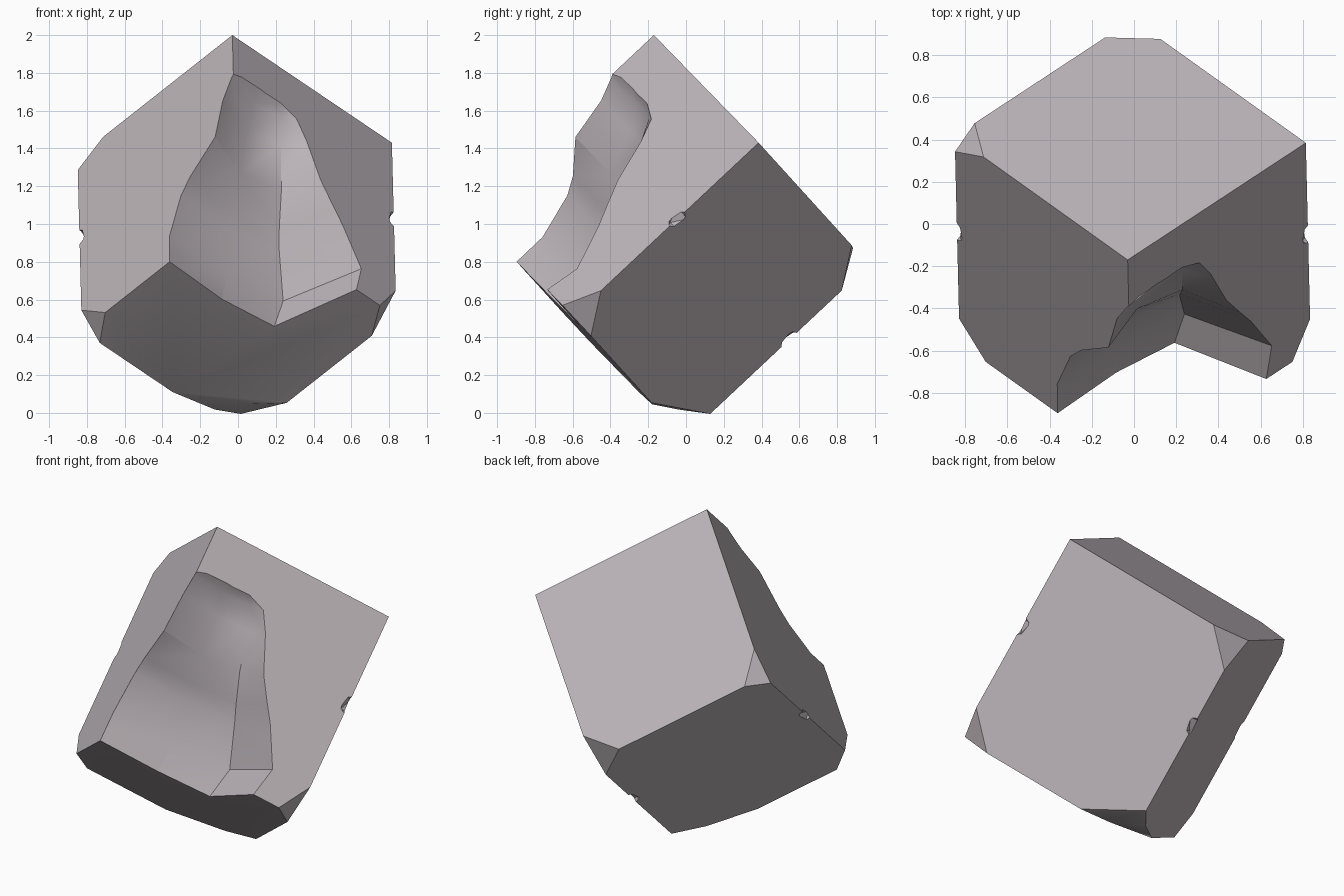
import bpy, bmesh
from mathutils import Matrix, Vector

if "Cube" in bpy.data.objects:
    bpy.data.objects.remove(bpy.data.objects["Cube"])

# Stone colour
stone = bpy.data.materials.new("mauve_grey_stone")
stone.use_nodes = True
tint = (0.50, 0.455, 0.48, 1)
stone.diffuse_color = tint
stone.node_tree.nodes["Principled BSDF"].inputs["Base Color"].default_value = tint

# Tilted frame: apex of the block and its three edge directions
apex = Vector((-0.03, -0.17, 2.0))
e1 = Vector((0.728, 0.478, -0.491)).normalized()
e2 = Vector((-0.681, 0.491, -0.541))
e2 = (e2 - e1 * e2.dot(e1)).normalized()
e3 = e1.cross(e2) * -1
size = Vector((1.16, 1.197, 1.345))
if e3.z > 0:
    e3 = -e3
frame = Matrix((e1, e2, e3)).transposed().to_4x4()
frame.translation = apex


def add_object(name, bm):
    """Move a mesh from the block's frame to the world and link it."""
    bmesh.ops.transform(bm, matrix=frame, verts=bm.verts)
    bmesh.ops.recalc_face_normals(bm, faces=bm.faces)
    mesh = bpy.data.meshes.new(name)
    bm.to_mesh(mesh)
    bm.free()
    mesh.materials.append(stone)
    obj = bpy.data.objects.new(name, mesh)
    bpy.context.collection.objects.link(obj)
    return obj


def chip(bm, corner, cut):
    """Slice one corner off; cut gives the length lost along each edge."""
    at = Vector([s * c for s, c in zip(size, corner)])
    pts = []
    for i in range(3):
        p = at.copy()
        p[i] += cut[i] * (-1 if corner[i] else 1)
        pts.append(p)
    normal = (pts[1] - pts[0]).cross(pts[2] - pts[0]).normalized()
    if normal.dot(at - pts[0]) < 0:
        normal = -normal
    geom = bm.verts[:] + bm.edges[:] + bm.faces[:]
    res = bmesh.ops.bisect_plane(bm, geom=geom, plane_co=pts[0],
                                 plane_no=normal, clear_outer=True)
    edges = [e for e in res["geom_cut"] if isinstance(e, bmesh.types.BMEdge)]
    bmesh.ops.contextual_create(bm, geom=edges)


# Block with chipped corners
bm = bmesh.new()
bmesh.ops.create_cube(bm, size=1)
for v in bm.verts:
    v.co = Vector([(c + 0.5) * s for c, s in zip(v.co, size)])
chip(bm, (0, 1, 0), (0.13, 0.20, 0.10))
chip(bm, (1, 1, 0), (0.18, 0.19, 0.20))
chip(bm, (1, 0, 1), (0.12, 0.19, 0.20))
chip(bm, (0, 1, 1), (0.13, 0.18, 0.16))
chip(bm, (1, 1, 1), (0.50, 0.28, 0.14))
chip(bm, (1, 1, 1), (0.35, 0.35, 0.19))
block = add_object("stone_block", bm)

# Broken hollow along the front edge: station, width, edge depth, inner depth
sections = [
    (0.265, 0.40, -0.03, -0.02),
    (0.32, 0.46, 0.015, 0.07),
    (0.44, 0.53, 0.085, 0.15),
    (0.67, 0.625, 0.15, 0.25),
    (0.82, 0.72, 0.345, 0.37),
    (0.91, 0.78, 0.42, 0.43),
    (1.155, 0.91, 0.517, 0.51),
    (1.345, 0.87, 0.519, 0.53),
    (1.50, 0.85, 0.52, 0.53),
]
bm = bmesh.new()
rings = []
for c, w, edge, inner in sections:
    ring = [(-0.3, -0.3), (-0.3, edge), (0, edge), (0.45 * w, inner),
            (0.84 * w, inner * (0.65 + 0.2 * c)), (w, 0), (w + 0.06, -0.3)]
    rings.append([bm.verts.new((a, b, c)) for a, b in ring])
for r, s in zip(rings, rings[1:]):
    for i in range(len(r)):
        j = (i + 1) % len(r)
        bm.faces.new((r[i], r[j], s[j], s[i]))
bm.faces.new(rings[0])
bm.faces.new(rings[-1])
cutters = [add_object("hollow_cutter", bm)]

# Small nicks on the long edges
for a, b, c in ((1, 0, 0.59), (0, 1, 0.62), (1, 1, 0.58)):
    bm = bmesh.new()
    bmesh.ops.create_icosphere(bm, subdivisions=1, radius=0.09)
    out = Vector((a - 0.5, b - 0.5, 0)) * 0.07
    bmesh.ops.translate(bm, verts=bm.verts,
                        vec=Vector((a * size.x, b * size.y, c)) + out)
    cutters.append(add_object("nick_cutter", bm))

# Cut everything out of the block
bpy.context.view_layer.objects.active = block
for cutter in cutters:
    mod = block.modifiers.new("cut", "BOOLEAN")
    mod.operation = "DIFFERENCE"
    mod.solver = "EXACT"
    mod.object = cutter
    bpy.ops.object.modifier_apply(modifier=mod.name)
    bpy.data.objects.remove(cutter)

# Smooth hollow, crisp edges
bpy.ops.object.select_all(action="DESELECT")
block.select_set(True)
bpy.ops.object.shade_smooth_by_angle(angle=0.6)
